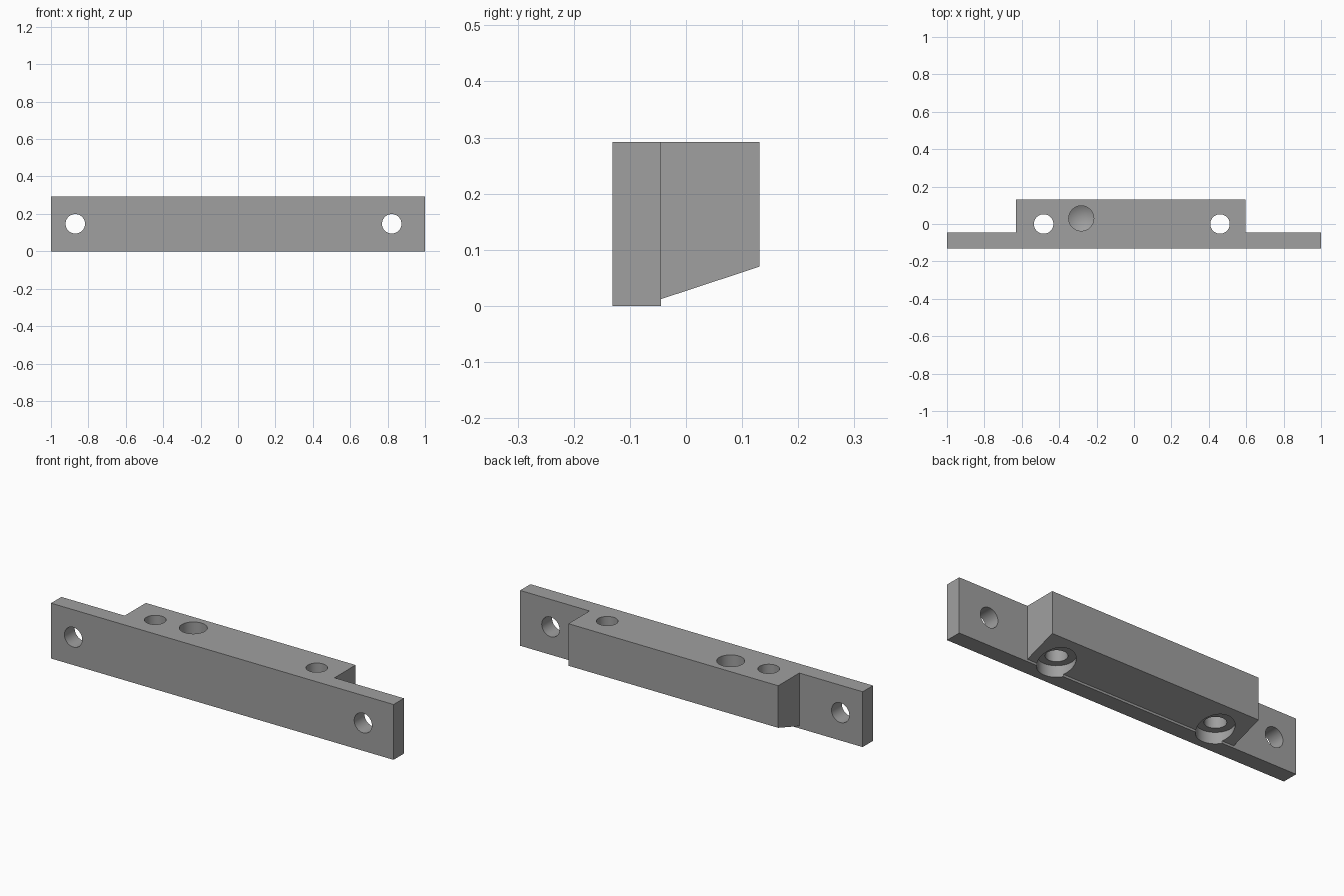
import bpy, bmesh, math
from mathutils import Matrix, Vector

if "Cube" in bpy.data.objects:
    bpy.data.objects.remove(bpy.data.objects["Cube"])

H = 0.292            # overall height
Y0, YS, Y1 = -0.131, -0.045, 0.131   # front, step, back
X0, X1 = -0.63, 0.595                # thick block ends

grey = bpy.data.materials.new("machined grey")
grey.diffuse_color = (0.35, 0.35, 0.35, 1)
grey.use_nodes = True
grey.node_tree.nodes["Principled BSDF"].inputs["Base Color"].default_value = grey.diffuse_color


def make_object(name, bm):
    bmesh.ops.recalc_face_normals(bm, faces=bm.faces[:])
    me = bpy.data.meshes.new(name)
    bm.to_mesh(me)
    bm.free()
    me.materials.append(grey)
    ob = bpy.data.objects.new(name, me)
    bpy.context.collection.objects.link(ob)
    return ob


def extrude_profile(name, yz, xa, xb):
    bm = bmesh.new()
    face = bm.faces.new([bm.verts.new((xa, y, z)) for y, z in yz])
    geo = bmesh.ops.extrude_face_region(bm, geom=[face])["geom"]
    bmesh.ops.translate(bm, vec=(xb - xa, 0, 0),
                        verts=[v for v in geo if isinstance(v, bmesh.types.BMVert)])
    return make_object(name, bm)


def drill(name, start, end, r, tip=0.0, sides=48):
    """Cylinder from start to end, with an optional conical point."""
    a, b = Vector(start), Vector(end)
    d = b - a
    rot = d.to_track_quat('Z', 'Y').to_matrix().to_4x4()
    bm = bmesh.new()
    bmesh.ops.create_cone(bm, cap_ends=True, segments=sides, radius1=r, radius2=r,
                          depth=d.length, matrix=Matrix.Translation((a + b) / 2) @ rot)
    if tip:
        n = d.normalized()
        bm.faces.ensure_lookup_table()
        cap = max(bm.faces, key=lambda f: f.calc_center_median().dot(n))
        point = bmesh.ops.poke(bm, faces=[cap])["verts"][0]
        point.co += n * tip
    return make_object(name, bm)


def apply_boolean(target, tool, op):
    mod = target.modifiers.new(tool.name, 'BOOLEAN')
    mod.operation, mod.solver, mod.object = op, 'EXACT', tool
    bpy.context.view_layer.objects.active = target
    bpy.ops.object.modifier_apply(modifier=mod.name)
    bpy.data.objects.remove(tool)


# Long front plate, joined with the sloped-bottom block behind it
bar = extrude_profile("mounting_bar", [(Y0, 0), (YS, 0), (YS, H), (Y0, H)], -1, 1)
block = extrude_profile("block", [(YS - 0.02, 0.0055), (YS, 0.012), (Y1, 0.07), (Y1, H), (YS - 0.02, H)], X0, X1)
apply_boolean(bar, block, 'UNION')

# Horizontal holes through the plate ears
for x in (-0.87, 0.822):
    apply_boolean(bar, drill("ear_hole", (x, -0.3, 0.147), (x, 0.3, 0.147), 0.052), 'DIFFERENCE')

# Vertical holes with flat counterbores underneath
for x in (-0.483, 0.46):
    apply_boolean(bar, drill("counterbore", (x, 0, -0.1), (x, 0, 0.06), 0.09), 'DIFFERENCE')
    apply_boolean(bar, drill("bolt_hole", (x, 0, -0.1), (x, 0, 0.4), 0.052), 'DIFFERENCE')

# Blind hole with a conical bottom
apply_boolean(bar, drill("blind_hole", (-0.282, 0.03, 0.4), (-0.282, 0.03, 0.12), 0.067, 0.04), 'DIFFERENCE')

bpy.ops.object.select_all(action='DESELECT')
bar.select_set(True)
bpy.context.view_layer.objects.active = bar
bpy.ops.object.shade_smooth_by_angle(angle=math.radians(20))
